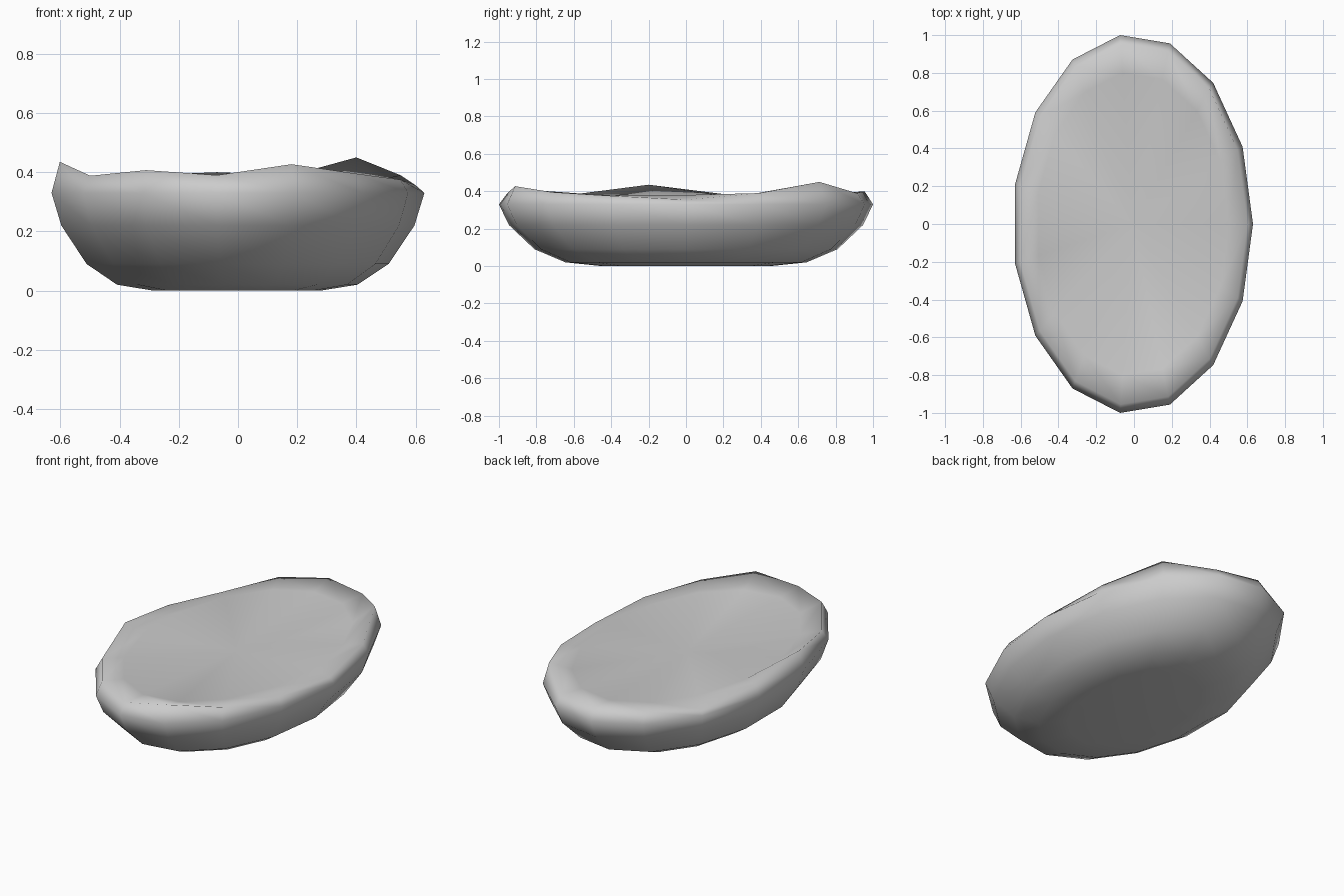
import bpy, bmesh
from math import cos, sin, pi

if "Cube" in bpy.data.objects:
    bpy.data.objects.remove(bpy.data.objects["Cube"])

SIDES = 15
A, B, X_SHIFT = 0.637, 1.0055, -0.007   # oval radii and centring offset

# Side profile: (radius factor, height), from the flat base to the widest line
profile = [(0.45, 0.0), (0.645, 0.02), (0.81, 0.09), (0.947, 0.22), (1.0, 0.33)]
# Uneven rim heights around the top edge
rim = [0.355, 0.39, 0.45, 0.39, 0.40, 0.39, 0.352, 0.385,
       0.435, 0.388, 0.407, 0.39, 0.427, 0.395, 0.375]

bm = bmesh.new()

def ring(r, heights):
    return [bm.verts.new((A * r * cos(2 * pi * k / SIDES) + X_SHIFT,
                          B * r * sin(2 * pi * k / SIDES), heights[k]))
            for k in range(SIDES)]

# Body rings, rim ring and the top ring
rings = [ring(r, [z] * SIDES) for r, z in profile]
rings.append(ring(0.955, rim))
rings.append(ring(0.80, [0.38] * SIDES))

for lo, hi in zip(rings, rings[1:]):
    for k in range(SIDES):
        n = (k + 1) % SIDES
        bm.faces.new((lo[k], lo[n], hi[k]))
        bm.faces.new((lo[n], hi[n], hi[k]))

# Flat base and slightly dished top
bm.faces.new(rings[0][::-1])
centre = bm.verts.new((X_SHIFT, 0, 0.35))
for k in range(SIDES):
    bm.faces.new((rings[-1][k], rings[-1][(k + 1) % SIDES], centre))

for f in bm.faces:
    f.smooth = True
mesh = bpy.data.meshes.new("flat_stone")
bm.to_mesh(mesh)
bm.free()
stone = bpy.data.objects.new("flat_stone", mesh)
bpy.context.collection.objects.link(stone)

# Mid grey
grey = bpy.data.materials.new("grey")
grey.diffuse_color = (0.55, 0.55, 0.55, 1)
grey.use_nodes = True
grey.node_tree.nodes["Principled BSDF"].inputs["Base Color"].default_value = grey.diffuse_color
mesh.materials.append(grey)
